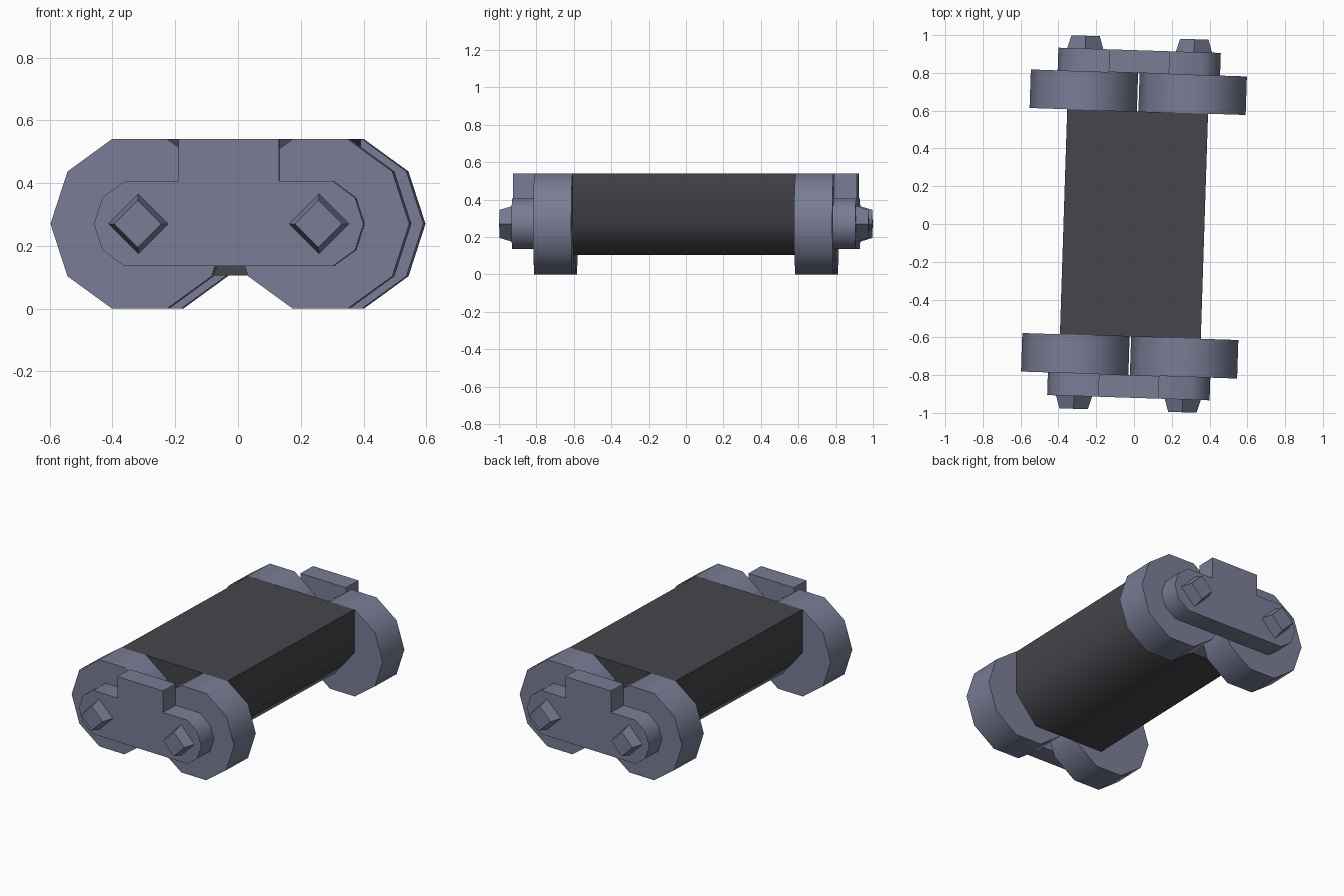
import bpy, bmesh, math
from mathutils import Matrix

if "Cube" in bpy.data.objects:
    bpy.data.objects.remove(bpy.data.objects["Cube"])

YAW = Matrix.Rotation(math.radians(-1.85), 4, 'Z')   # whole link sits slightly turned
MID = 0.27                                           # axle height
AXLE = 0.288                                         # axle offset from centre


def material(name, rgb):
    m = bpy.data.materials.new(name)
    m.diffuse_color = (*rgb, 1)
    m.use_nodes = True
    m.node_tree.nodes["Principled BSDF"].inputs["Base Color"].default_value = m.diffuse_color
    return m


steel = material("blue grey steel", (0.192, 0.205, 0.300))
rubber = material("dark rubber", (0.060, 0.060, 0.072))


def loft(name, prof_a, ya, prof_b, yb, mat):
    """Solid between two x-z profiles at depths ya and yb."""
    bm = bmesh.new()
    a = [bm.verts.new((x, ya, z)) for x, z in prof_a]
    b = [bm.verts.new((x, yb, z)) for x, z in prof_b]
    n = len(a)
    bm.faces.new(a)
    bm.faces.new(b[::-1])
    for i in range(n):
        bm.faces.new((a[i], b[i], b[(i + 1) % n], a[(i + 1) % n]))
    bm.transform(YAW)
    bmesh.ops.recalc_face_normals(bm, faces=bm.faces)
    me = bpy.data.meshes.new(name)
    bm.to_mesh(me)
    bm.free()
    me.materials.append(mat)
    ob = bpy.data.objects.new(name, me)
    bpy.context.collection.objects.link(ob)
    bpy.ops.object.select_all(action='DESELECT')
    ob.select_set(True)
    bpy.context.view_layer.objects.active = ob
    bpy.ops.object.shade_smooth_by_angle(angle=math.radians(55))
    return ob


def ring(cx, r, n):
    return [(cx + r * math.cos(2 * math.pi * i / n),
             MID + r * math.sin(2 * math.pi * i / n)) for i in range(n)]


def mirrored(half):
    return half + [(-x, z) for x, z in reversed(half)]


# Central bar with chamfered underside
bar = mirrored([(0.235, 0.105), (0.373, 0.27), (0.373, 0.54)])
loft("central_bar", bar, -0.596, bar, 0.596, rubber)

# Connecting plate: rounded ends and a raised block on top
plate = mirrored([(0.332, 0.135), (0.403, 0.187), (0.43, MID), (0.403, 0.353),
                  (0.332, 0.406), (0.16, 0.406), (0.16, 0.54)])

for end, s in (("front", -1), ("back", 1)):
    loft(end + "_plate", plate, s * 0.80, plate, s * 0.92, steel)
    for side, t in (("left", -1), ("right", 1)):
        # Ten-sided rollers
        roller = ring(t * AXLE, 0.284, 10)
        loft(f"{end}_{side}_roller", roller, s * 0.596, roller, s * 0.80, steel)
        # Tapered square pins
        loft(f"{end}_{side}_pin", ring(t * AXLE, 0.097, 4), s * 0.915,
             ring(t * AXLE, 0.075, 4), s * 0.988, steel)
